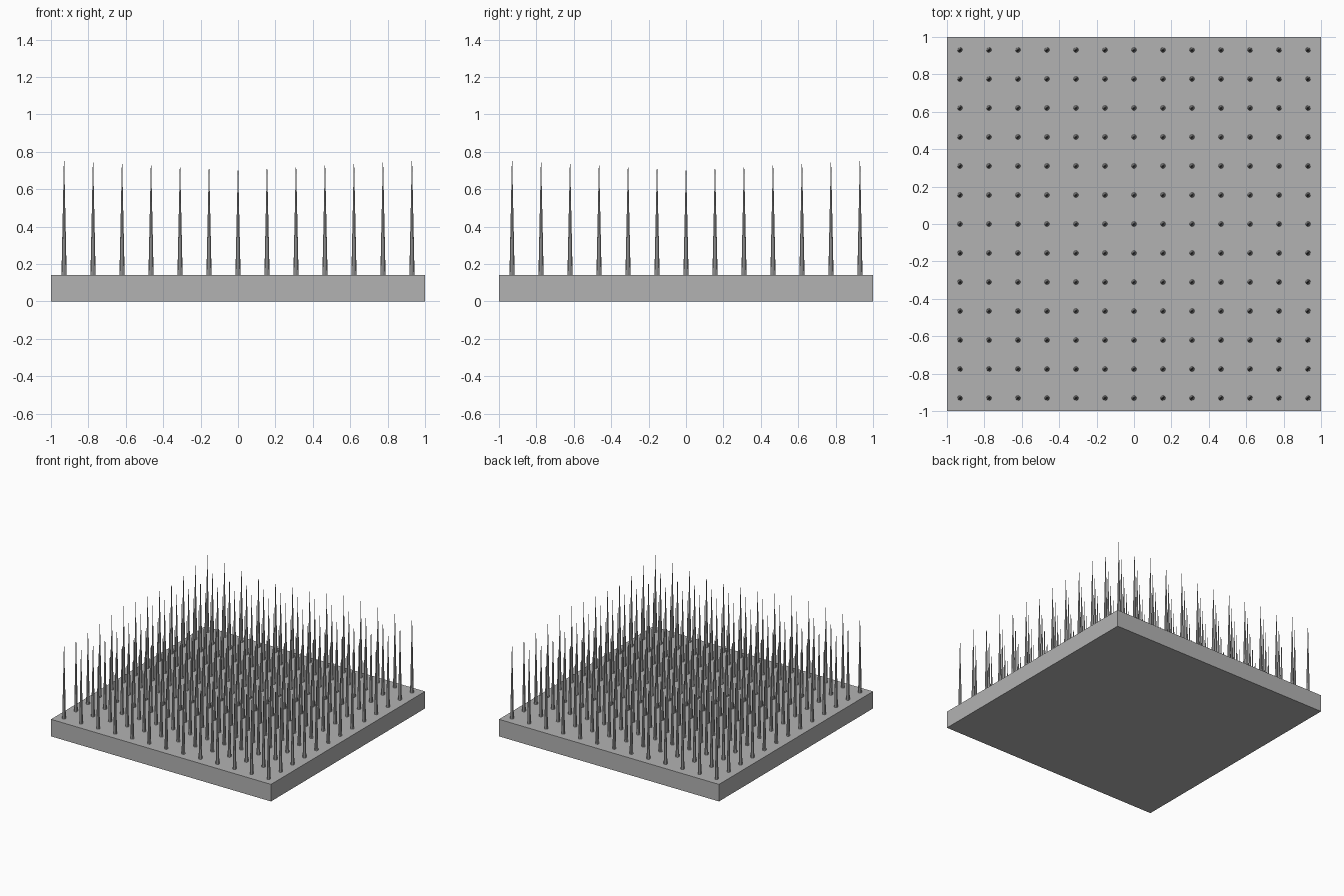
import bpy, bmesh
from mathutils import Matrix

cube = bpy.data.objects.get("Cube")
if cube:
    bpy.data.objects.remove(cube, do_unlink=True)

GREY = (0.45, 0.45, 0.45, 1)
BASE_TOP = 0.14
COUNT, PITCH = 13, 0.155

mat = bpy.data.materials.new("plain_grey")
mat.use_nodes = True
mat.diffuse_color = GREY
mat.node_tree.nodes["Principled BSDF"].inputs["Base Color"].default_value = GREY


def add_object(name, bm):
    mesh = bpy.data.meshes.new(name)
    bm.to_mesh(mesh)
    bm.free()
    mesh.materials.append(mat)
    obj = bpy.data.objects.new(name, mesh)
    bpy.context.collection.objects.link(obj)


# Square slab
bm = bmesh.new()
bmesh.ops.create_cube(bm, size=1, matrix=Matrix.Translation((0, 0, BASE_TOP / 2))
                      @ Matrix.Diagonal((2, 2, BASE_TOP, 1)))
add_object("base_slab", bm)

# Grid of slender spikes, growing taller towards the corners
bm = bmesh.new()
half = COUNT // 2
for i in range(-half, half + 1):
    for j in range(-half, half + 1):
        height = 0.58 + 0.04 * (abs(i) + abs(j)) / half
        place = Matrix.Translation((i * PITCH, j * PITCH, BASE_TOP + height / 2))
        bmesh.ops.create_cone(bm, cap_ends=True, segments=8, radius1=0.014,
                              radius2=0, depth=height, matrix=place)
bmesh.ops.remove_doubles(bm, verts=bm.verts, dist=0.0001)
add_object("spikes", bm)
